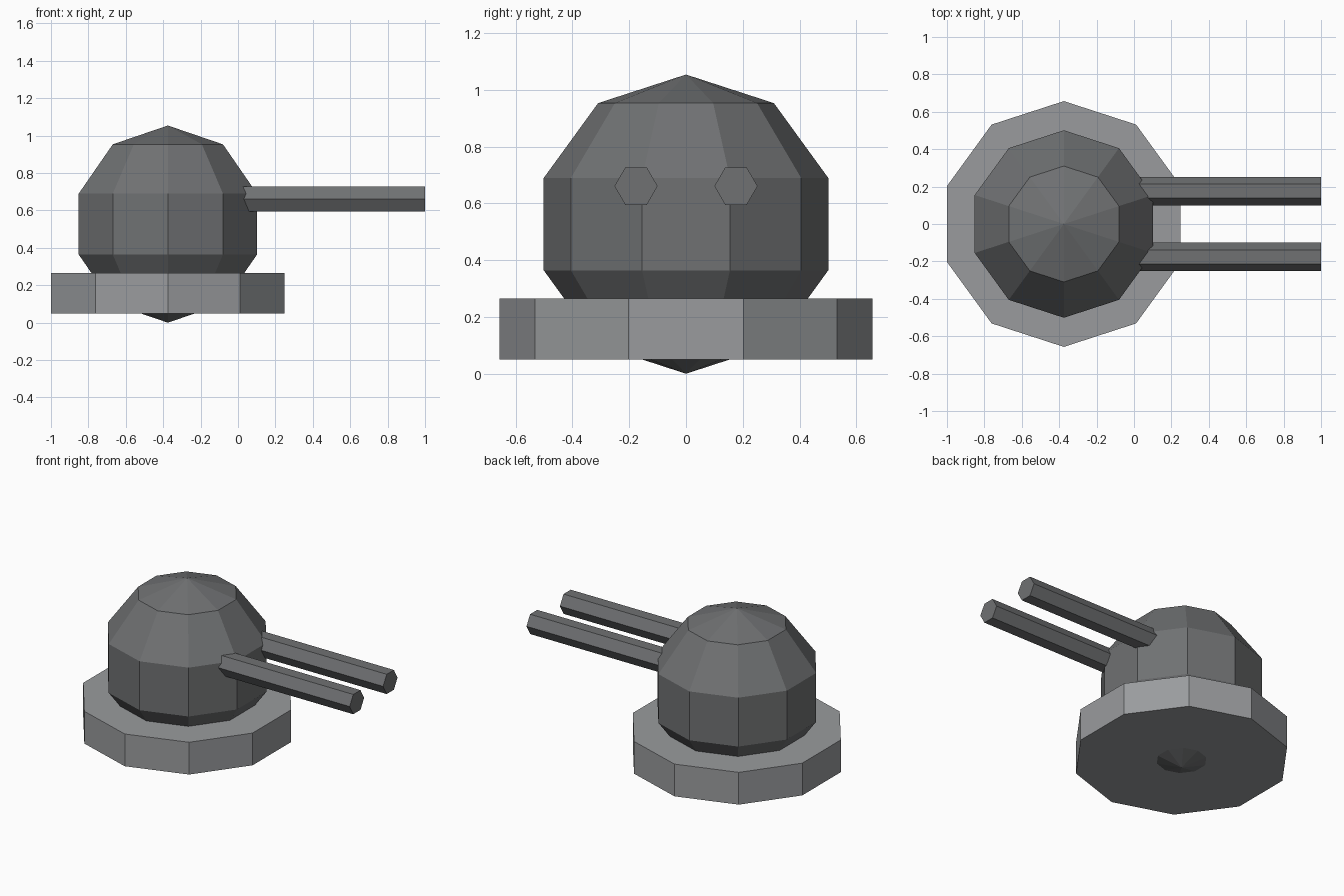
import bpy
import bmesh
from math import cos, sin, pi, radians
from mathutils import Matrix

cube = bpy.data.objects.get("Cube")
if cube:
    bpy.data.objects.remove(cube, do_unlink=True)

AXIS_X = -0.375   # vertical axis of the turret
SIDES = 10


def make_material(name, rgb):
    mat = bpy.data.materials.new(name)
    mat.use_nodes = True
    colour = (*rgb, 1.0)
    mat.diffuse_color = colour
    mat.node_tree.nodes["Principled BSDF"].inputs["Base Color"].default_value = colour
    return mat


def lathe(name, profile, sides, turn, mat, matrix):
    """Spin (radius, height) points; zero radius makes a pole, open ends get a cap."""
    bm = bmesh.new()
    rings = []
    for radius, height in profile:
        count = sides if radius > 0 else 1
        rings.append([bm.verts.new((radius * cos(turn + 2 * pi * i / sides),
                                    radius * sin(turn + 2 * pi * i / sides), height))
                      for i in range(count)])
    for low, high in zip(rings, rings[1:]):
        for i in range(sides):
            j = (i + 1) % sides
            corners = [low[i % len(low)], low[j % len(low)],
                       high[j % len(high)], high[i % len(high)]]
            bm.faces.new(list(dict.fromkeys(corners)))
    for ring in (rings[0], rings[-1]):
        if len(ring) > 1:
            bm.faces.new(ring)
    bmesh.ops.recalc_face_normals(bm, faces=bm.faces)
    mesh = bpy.data.meshes.new(name)
    bm.to_mesh(mesh)
    bm.free()
    mesh.materials.append(mat)
    obj = bpy.data.objects.new(name, mesh)
    obj.matrix_world = matrix
    bpy.context.collection.objects.link(obj)
    return obj


light_grey = make_material("light grey", (0.32, 0.33, 0.34))
dark_grey = make_material("dark grey", (0.16, 0.165, 0.17))

# Base plate
lathe("base_plate", [(0.657, 0.05), (0.657, 0.265)], SIDES, radians(18),
      light_grey, Matrix.Translation((AXIS_X, 0, 0)))

# Faceted dome, a coarse ball whose lower tip pokes through the plate
R, STACKS = 0.527, 5
ball = [(R * sin(pi * k / STACKS) if 0 < k < STACKS else 0, -R * cos(pi * k / STACKS))
        for k in range(STACKS + 1)]
lathe("turret_dome", ball, SIDES, radians(18), dark_grey,
      Matrix.Translation((AXIS_X, 0, R)))

# Twin six-sided barrels pointing along +x
for side, label in ((1, "left"), (-1, "right")):
    place = Matrix.Translation((0, side * 0.176, 0.661)) @ Matrix.Rotation(pi / 2, 4, 'Y')
    lathe("barrel_" + label, [(0.076, -0.05), (0.076, 1.0)], 6, pi / 2,
          dark_grey, place)
